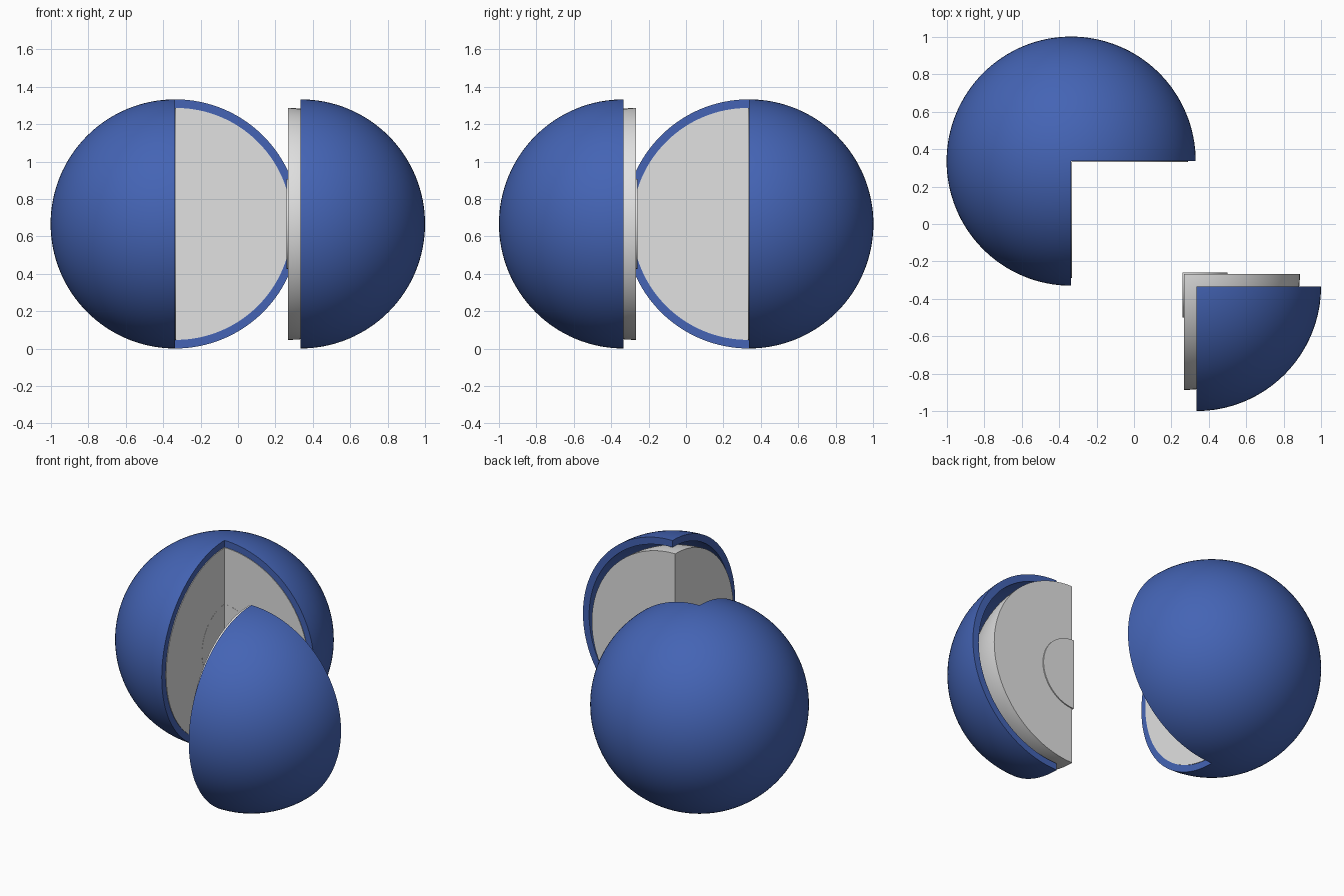
import bpy, bmesh, math

if "Cube" in bpy.data.objects:
    bpy.data.objects.remove(bpy.data.objects["Cube"])

ARC, STEP = 64, 2.8125   # points along a pole-to-pole arc, degrees per spin step
MID = 0.667              # height of the globe centre


def material(name, rgb):
    m = bpy.data.materials.new(name)
    m.diffuse_color = (*rgb, 1)
    m.use_nodes = True
    m.node_tree.nodes["Principled BSDF"].inputs["Base Color"].default_value = m.diffuse_color
    return m


BLUE = material("blue", (0.058, 0.127, 0.46))
GREY = material("light_grey", (0.75, 0.75, 0.75))


def wedge(name, x, y, start, sweep, r, mat, inner=0):
    """Spin a half-disc (or a hollow half-ring) about a vertical axis and cap both ends."""
    def arc(rad):
        return [(rad * math.sin(math.pi * i / ARC), rad * math.cos(math.pi * i / ARC))
                for i in range(ARC + 1)]
    strips = [arc(r)]
    if inner:
        strips.append(arc(inner)[::-1])
    profile = sum(strips, [])
    n, steps = len(profile), round(sweep / STEP)

    bm = bmesh.new()
    rows = []
    for s in range(steps + 1):
        a = math.radians(start + sweep * s / steps)
        rows.append([bm.verts.new((p * math.cos(a), p * math.sin(a), z)) for p, z in profile])
    # curved skins
    for a, b in zip(rows, rows[1:]):
        for i in range(n - 1):
            if i != ARC:     # skip the edge lying on the axis
                f = bm.faces.new((a[i], b[i], b[i + 1], a[i + 1]))
                f.smooth = True
    # flat cut faces
    for row in (rows[0], rows[-1]):
        if inner:
            for i in range(ARC):
                bm.faces.new((row[i], row[i + 1], row[n - 2 - i], row[n - 1 - i]))
        else:
            bm.faces.new(row)
    bmesh.ops.remove_doubles(bm, verts=bm.verts, dist=1e-5)
    bmesh.ops.recalc_face_normals(bm, faces=bm.faces)
    me = bpy.data.meshes.new(name)
    bm.to_mesh(me)
    bm.free()
    me.materials.append(mat)
    ob = bpy.data.objects.new(name, me)
    ob.location = (x, y, MID)
    bpy.context.collection.objects.link(ob)
    bpy.ops.object.select_all(action='DESELECT')
    ob.select_set(True)
    bpy.context.view_layer.objects.active = ob
    bpy.ops.object.shade_smooth_by_angle(angle=math.radians(35))


# three-quarter globe: crust, mantle and core almost flush at the cut
for part, off, r, mat, inner in (("crust", 0.336, 0.666, BLUE, 0.62),
                                 ("mantle", 0.332, 0.62, GREY, 0),
                                 ("core", 0.331, 0.24, GREY, 0)):
    wedge("main_" + part, -off, off, 0, 270, r, mat, inner)

# removed quarter: inner layers slide out toward the main globe
for part, off, r, mat, inner in (("crust", 0.334, 0.666, BLUE, 0.62),
                                 ("mantle", 0.267, 0.62, GREY, 0),
                                 ("core", 0.260, 0.24, GREY, 0)):
    wedge("quarter_" + part, off, -off, 270, 90, r, mat, inner)
